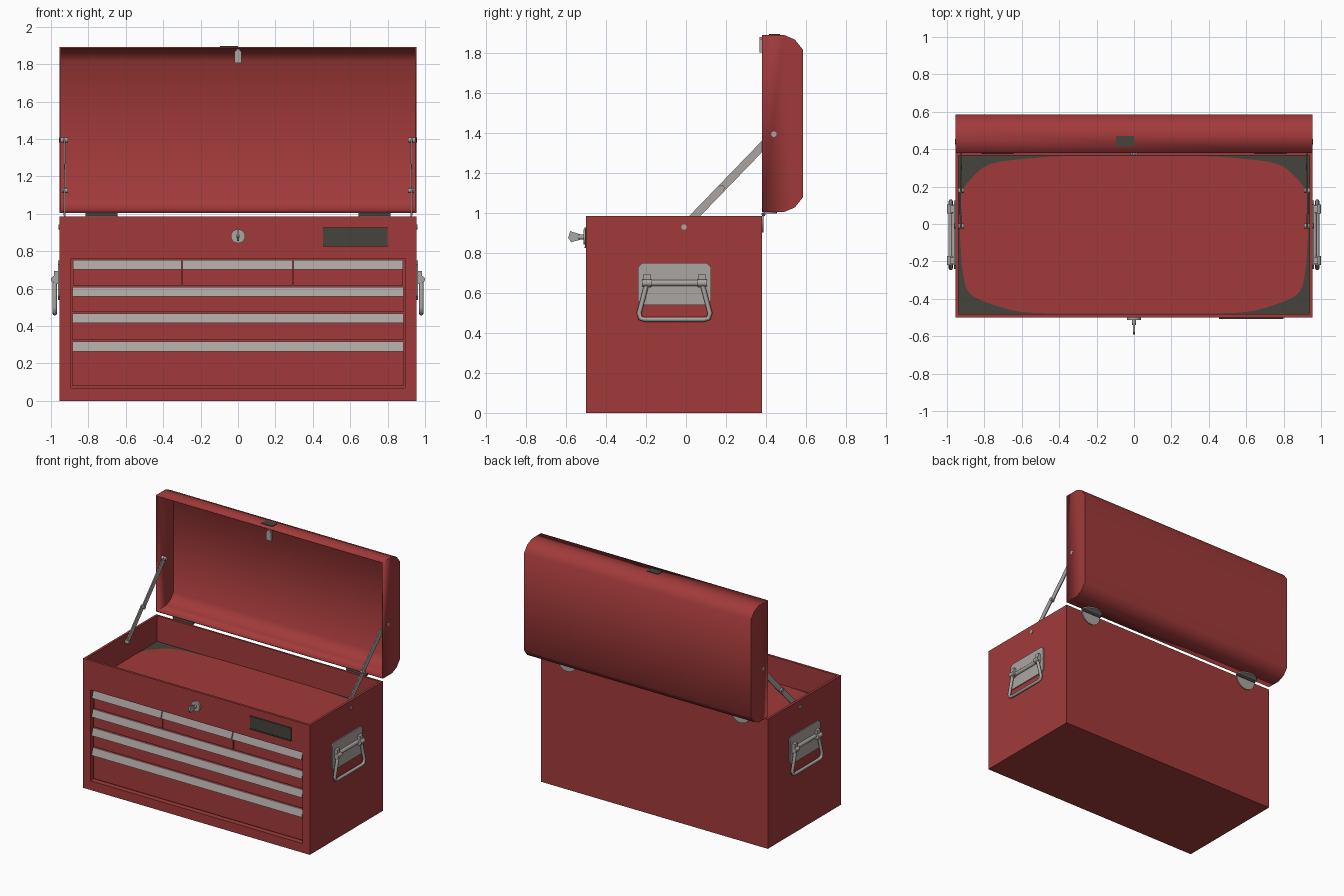
import bpy, bmesh, math
from mathutils import Vector

old = bpy.data.objects.get("Cube")
if old:
    bpy.data.objects.remove(old, do_unlink=True)


def material(name, r, g, b):
    m = bpy.data.materials.new(name)
    m.use_nodes = True
    m.diffuse_color = (r, g, b, 1)
    m.node_tree.nodes["Principled BSDF"].inputs["Base Color"].default_value = (r, g, b, 1)
    return m


RED = material("red paint", 0.36, 0.042, 0.042)
STEEL = material("light steel", 0.41, 0.38, 0.36)
DARK = material("dark grey", 0.06, 0.056, 0.045)


def finish(name, bm, mat, smooth=0):
    mesh = bpy.data.meshes.new(name)
    bmesh.ops.recalc_face_normals(bm, faces=bm.faces)
    bm.to_mesh(mesh)
    bm.free()
    mesh.materials.append(mat)
    ob = bpy.data.objects.new(name, mesh)
    bpy.context.collection.objects.link(ob)
    if smooth:
        activate(ob)
        bpy.ops.object.shade_smooth_by_angle(angle=math.radians(smooth))
    return ob


def activate(ob):
    bpy.ops.object.select_all(action="DESELECT")
    ob.select_set(True)
    bpy.context.view_layer.objects.active = ob


def box(name, mat, x, y, z):
    """Box from (min, max) pairs."""
    bm = bmesh.new()
    bmesh.ops.create_cube(bm, size=1)
    for v in bm.verts:
        v.co = [lo + (hi - lo) * (c + 0.5) for c, (lo, hi) in zip(v.co, (x, y, z))]
    return finish(name, bm, mat)


def prism(name, mat, points, step, open_side=False, smooth=0):
    """Polygon swept along the vector step."""
    bm = bmesh.new()
    a = [bm.verts.new(p) for p in points]
    b = [bm.verts.new(Vector(p) + Vector(step)) for p in points]
    bm.faces.new(a)
    bm.faces.new(b[::-1])
    n = len(a)
    for i in range(n - 1 if open_side else n):
        j = (i + 1) % n
        bm.faces.new((a[i], b[i], b[j], a[j]))
    return finish(name, bm, mat, smooth)


def rod(name, mat, start, end, radius, sides=20):
    start, end = Vector(start), Vector(end)
    axis = end - start
    bm = bmesh.new()
    bmesh.ops.create_cone(bm, cap_ends=True, segments=sides, radius1=radius,
                          radius2=radius, depth=axis.length)
    turn = axis.to_track_quat("Z", "Y")
    for v in bm.verts:
        v.co = turn @ v.co + (start + end) / 2
    return finish(name, bm, mat, 40)


def cut(ob, cutter):
    mod = ob.modifiers.new("cut", "BOOLEAN")
    mod.operation = "DIFFERENCE"
    mod.solver = "EXACT"
    mod.object = cutter
    activate(ob)
    bpy.ops.object.modifier_apply(modifier=mod.name)
    bpy.data.objects.remove(cutter, do_unlink=True)


# Chest body with the top tray and the drawer bay cut out
W, FRONT, BACK, TOP, FLOOR = 0.955, -0.5, 0.38, 0.985, 0.785
body = box("chest_body", RED, (-W, W), (FRONT, BACK), (0, TOP))
cut(body, box("tray_cutter", RED, (-0.937, 0.937), (-0.482, 0.365), (FLOOR, 2)))
cut(body, box("bay_cutter", RED, (-0.893, 0.893), (-1, -0.46), (0.07, 0.762)))

# Tray liner with worn dark corners around a red sheet
box("tray_liner", DARK, (-0.937, 0.937), (-0.482, 0.365), (FLOOR, FLOOR + 0.004))


def bulge(c):
    return math.copysign(abs(c) ** 0.45, c)


sheet = []
for i in range(64):
    t = math.tau * i / 64
    wave = 1 + 0.008 * math.sin(9 * t)
    sheet.append((max(-0.937, min(0.937, 0.93 * wave * bulge(math.cos(t)))),
                  max(-0.481, min(0.364, -0.058 + 0.423 * wave * bulge(math.sin(t)))),
                  FLOOR + 0.004))
prism("tray_sheet", RED, sheet, (0, 0, 0.004))


# Drawers: a flat front with a slanted pull along the top
def drawer(x0, x1, bottom, top):
    box("drawer_front", RED, (x0, x1), (-0.475, -0.455), (bottom, top))
    pull = [(x0, -0.475, top), (x0, -0.481, top),
            (x0, -0.498, top - 0.053), (x0, -0.475, top - 0.053)]
    prism("drawer_pull", STEEL, pull, (x1 - x0, 0, 0))


edges = (-0.885, -0.3, 0.295, 0.885)
for x0, x1 in zip(edges, edges[1:]):
    drawer(x0 + 0.003, x1 - 0.003, 0.616, 0.754)
for bottom, top in ((0.474, 0.61), (0.324, 0.468), (0.08, 0.318)):
    drawer(edges[0], edges[-1], bottom, top)

# Badge plate with a raised frame
box("badge_plate", DARK, (0.455, 0.8), (FRONT - 0.005, FRONT), (0.825, 0.927))
for z in (0.825, 0.918):
    box("badge_rim", DARK, (0.455, 0.8), (FRONT - 0.009, FRONT), (z, z + 0.009))

# Lock and key
rod("lock_barrel", STEEL, (0, FRONT, 0.88), (0, FRONT - 0.014, 0.88), 0.038)
rod("key_stem", STEEL, (0, FRONT, 0.88), (0, -0.54, 0.88), 0.012)
key = [(-0.006, y, z) for y, z in ((-0.53, 0.866), (-0.575, 0.855), (-0.59, 0.875),
                                   (-0.58, 0.91), (-0.53, 0.894))]
prism("key_head", STEEL, key, (0.012, 0, 0))

# Open lid: thin shell, hollow toward the front
half = [(0.38, 0.4435), (0.49, 0.4435), (0.545, 0.42), (0.585, 0.37)]
outline = [(-W, y, 1.4485 - h) for y, h in half] + [(-W, y, 1.4485 + h) for y, h in half[::-1]]
lid = prism("lid", RED, outline, (2 * W, 0, 0), open_side=True, smooth=60)
shell = lid.modifiers.new("sheet", "SOLIDIFY")
shell.thickness = 0.012
shell.offset = -1

# Lid catch
box("catch_plate", DARK, (-0.095, 0), (0.415, 0.47), (1.889, 1.896))
box("catch_hook", STEEL, (-0.02, 0.02), (0.368, 0.385), (1.805, 1.87))
box("catch_tongue", STEEL, (-0.012, 0.012), (0.368, 0.4), (1.86, 1.882))

for s in (-1, 1):
    # Hinge: a knuckle and two half-round leaves
    arc = [(math.cos(math.pi * i / 12), math.sin(math.pi * i / 12)) for i in range(13)]
    hx = s * 0.73
    prism("hinge_body_leaf", STEEL,
          [(hx + 0.085 * c, BACK, 0.992 - 0.09 * d) for c, d in arc], (0, 0.008, 0))
    prism("hinge_lid_leaf", STEEL,
          [(hx + 0.085 * c, 0.39 + 0.065 * d, 0.997) for c, d in arc], (0, 0, 0.008))
    rod("hinge_knuckle", DARK, (hx - 0.085, 0.388, 0.994), (hx + 0.085, 0.388, 0.994), 0.01)

    # Folding lid stay with its rivets
    low, high = Vector((s * 0.922, -0.01, 0.93)), Vector((s * 0.932, 0.44, 1.395))
    mid = low.lerp(high, 0.42)
    across = Vector((0, -0.715, 0.7)) * 0.02
    for a, b, shift in ((low, mid, 0), (mid, high, -0.008 * s)):
        bar = [p + Vector((shift, 0, 0)) for p in (a - across, b - across, b + across, a + across)]
        prism("lid_stay", STEEL, bar, (s * 0.008, 0, 0))
    for p, reach in ((low, W + 0.006), (high, W + 0.003), (mid, 0.94)):
        rod("stay_rivet", STEEL, (s * 0.91, p.y, p.z), (s * reach, p.y, p.z), 0.014, 12)

    # Side handle: chamfered plate, two brackets and a hanging bail
    plate = [(-0.22, 0.75), (0.105, 0.75), (0.125, 0.73), (0.125, 0.56),
             (0.105, 0.54), (-0.22, 0.54), (-0.24, 0.56), (-0.24, 0.73)]
    prism("handle_plate", STEEL, [(s * W, y, z) for y, z in plate], (s * 0.008, 0, 0))
    for y in (-0.195, 0.08):
        box("handle_bracket", STEEL, sorted((s * W, s * 0.985)), (y - 0.018, y + 0.018), (0.625, 0.695))
        rod("handle_pin", STEEL, (s * 0.982, y - 0.024, 0.65), (s * 0.982, y + 0.024, 0.65), 0.018, 12)
    rod("handle_roll", STEEL, (s * 0.963, -0.195, 0.65), (s * 0.963, 0.08, 0.65), 0.016, 12)
    path = [(-0.195, 0.65), (-0.235, 0.5), (-0.228, 0.474), (-0.205, 0.468),
            (0.09, 0.468), (0.113, 0.474), (0.12, 0.5), (0.08, 0.65)]
    curve = bpy.data.curves.new("handle_bail", "CURVE")
    curve.dimensions = "3D"
    curve.bevel_depth = 0.012
    curve.bevel_resolution = 2
    curve.use_fill_caps = True
    line = curve.splines.new("POLY")
    line.points.add(len(path) - 1)
    for point, (y, z) in zip(line.points, path):
        point.co = (s * 0.98, y, z, 1)
    curve.materials.append(STEEL)
    bail = bpy.data.objects.new("handle_bail", curve)
    bpy.context.collection.objects.link(bail)
